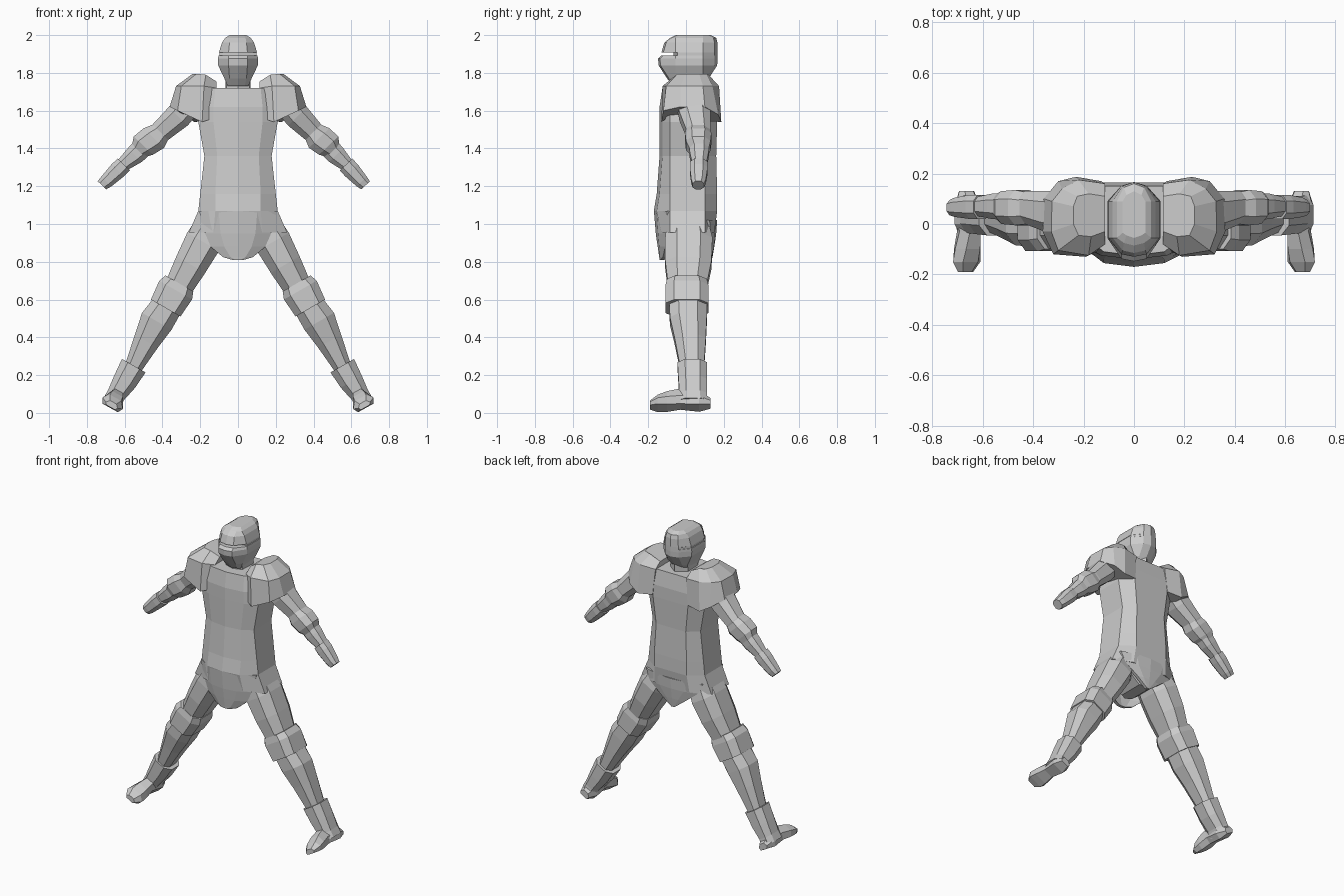
import bpy, bmesh, math
from mathutils import Vector

grey = bpy.data.materials.new("light_grey")
grey.diffuse_color = (0.6, 0.6, 0.6, 1)


def loft(name, rings, caps=True):
    """Skin closed rings that share a point count."""
    bm = bmesh.new()
    vs = [[bm.verts.new(p) for p in r] for r in rings]
    n = len(vs[0])
    for a, b in zip(vs, vs[1:]):
        for i in range(n):
            j = (i + 1) % n
            bm.faces.new((a[i], a[j], b[j], b[i]))
    if caps:
        bm.faces.new(vs[0][::-1])
        bm.faces.new(vs[-1])
    bmesh.ops.recalc_face_normals(bm, faces=bm.faces)
    me = bpy.data.meshes.new(name)
    bm.to_mesh(me)
    bm.free()
    me.materials.append(grey)
    ob = bpy.data.objects.new(name, me)
    bpy.context.collection.objects.link(ob)
    return ob


def limb(name, side, stations, axis, bevel=0.5):
    """Eight-sided tube; station = x, z, half width, y front, y back."""
    d = Vector(axis).normalized()
    ux, uz = -d.y, d.x
    rings = []
    for x, z, h, y0, y1 in stations:
        m, r = (y0 + y1) / 2, (y1 - y0) / 2
        k = bevel
        prof = [(1, -k), (1, k), (k, 1), (-k, 1), (-1, k), (-1, -k), (-k, -1), (k, -1)]
        rings.append([(side * (x + ux * h * a), m + r * b, z + uz * h * a) for a, b in prof])
    return loft(name, rings)


def mirrored(half):
    """Close a half outline whose first and last points lie on x = 0."""
    return half + [(-x, y, z) for x, y, z in half[-2:0:-1]]


# Torso: z, half width, front panel half width, front y, back y
torso = [(1.72, .15, .12, -.125, .15), (1.62, .20, .13, -.14, .165),
         (1.54, .21, .13, -.14, .165), (1.36, .178, .11, -.14, .16),
         (1.16, .20, .12, -.155, .165), (1.07, .21, .12, -.17, .165),
         (.955, .26, .13, -.145, .15)]
loft("torso", [mirrored([(0, f, z), (c, f + .015, z), (w, -.085, z), (w, .10, z),
                         (c, b, z), (0, b, z)]) for z, w, c, f, b in torso])
# Pelvis between the legs
loft("pelvis", [mirrored([(0, -.09, z), (w, -.07, z), (w, .10, z), (0, .12, z)])
                for z, w in ((1.0, .2), (.93, .14), (.85, .04))])


# Front and back skirt flaps
def flap(name, rows, thick):
    rings = []
    for z, w, y, bow in rows:
        front = [(-w, y + bow, z), (-w * .5, y + bow * .2, z), (0, y, z),
                 (w * .5, y + bow * .2, z), (w, y + bow, z)]
        rings.append(front + [(x, b + thick, z) for x, b, z in front[::-1]])
    return loft(name, rings)


flap("front_skirt", [(1.07, .205, -.17, .07), (.95, .185, -.16, .06),
                     (.88, .145, -.15, .04), (.825, .08, -.142, .02),
                     (.81, .03, -.14, .005)], .02)
flap("back_skirt", [(1.02, .21, .165, -.04), (.95, .18, .16, -.03),
                    (.88, .09, .15, -.01), (.82, .012, .14, 0)], -.02)

# Neck
loft("neck", [mirrored([(0, -.06, z), (.06, -.04, z), (.065, .07, z), (0, .12, z)])
              for z in (1.68, 1.82)])

# Helmet: z, half width, front y, back y, front panel half width; the visor slot steps inward
head = [(1.73, .055, -.07, .09, .035), (1.77, .072, -.10, .12, .045),
        (1.84, .105, -.145, .165, .05), (1.875, .106, -.148, .167, .05),
        (1.892, .103, -.13, .167, .05), (1.893, .099, -.065, .167, .05),
        (1.907, .099, -.065, .167, .05), (1.908, .101, -.13, .167, .05),
        (1.96, .085, -.115, .166, .045), (1.985, .068, -.085, .16, .04),
        (2.0, .045, -.055, .13, .03)]
rings = []
for z, w, f, b, c in head:
    s = max(f + .02, -.055)
    rings.append(mirrored([(0, f, z), (c, f + .01, z), (w, s, z), (w, min(.09, b - .03), z),
                           (c, b - .015, z), (0, b, z)]))
loft("helmet", rings)

for side, tag in ((1, "right"), (-1, "left")):
    # Shoulder guard: rim, shoulder edge, then crown
    rim = [(.13, -.10, 1.56), (.19, -.13, 1.54), (.32, -.12, 1.60), (.362, -.03, 1.62),
           (.358, .10, 1.62), (.30, .17, 1.58), (.23, .187, 1.54), (.13, .17, 1.55)]
    edge = [(.115, -.08, 1.72), (.18, -.125, 1.73), (.30, -.105, 1.73), (.328, -.03, 1.73),
            (.325, .09, 1.73), (.285, .14, 1.73), (.22, .175, 1.73), (.115, .16, 1.72)]
    top = [(.115, -.03, 1.755), (.17, -.05, 1.79), (.22, -.045, 1.795), (.24, .0, 1.795),
           (.24, .07, 1.795), (.225, .11, 1.795), (.18, .12, 1.79), (.115, .11, 1.755)]
    loft(tag + "_shoulder_guard", [[(side * x, y, z) for x, y, z in r] for r in (rim, edge, top)])

    # Arm, with the left one reaching slightly further out
    def arm(name, st):
        reach = .045 if side < 0 else 0
        st = [(x + reach * max(0, x - .3) / .38, *r) for x, *r in st]
        limb(tag + name, side, st, (.69, -.72))
    arm("_upper_arm", [(.24, 1.66, .07, -.05, .13), (.315, 1.57, .07, -.035, .13),
                       (.40, 1.485, .058, .0, .13), (.425, 1.46, .055, .01, .125)])
    arm("_elbow", [(.395, 1.49, .055, .0, .125), (.43, 1.455, .075, -.005, .135),
                   (.48, 1.415, .07, .0, .13), (.505, 1.385, .045, .02, .12)])
    arm("_forearm", [(.46, 1.43, .055, .015, .125), (.52, 1.365, .052, .02, .12),
                     (.59, 1.30, .033, .035, .105)])
    arm("_hand", [(.572, 1.315, .045, .02, .115), (.60, 1.285, .046, .02, .115),
                  (.655, 1.225, .037, .028, .105), (.676, 1.205, .031, .035, .095)])

    # Leg
    down = (.5, -.87)
    limb(tag + "_thigh", side, [(.14, .985, .09, -.10, .12), (.185, .905, .097, -.11, .14),
                                (.25, .785, .088, -.11, .135), (.315, .665, .075, -.095, .11)], down)
    limb(tag + "_knee_guard", side, [(.31, .685, .085, -.10, .11), (.33, .65, .1, -.108, .118),
                                     (.383, .555, .09, -.108, .118)], down, .6)
    limb(tag + "_shin", side, [(.36, .59, .08, -.09, .11), (.43, .485, .09, -.085, .11),
                               (.485, .38, .07, -.06, .105), (.56, .23, .045, -.03, .095)], down)
    limb(tag + "_boot", side, [(.552, .25, .072, -.045, .112), (.60, .165, .064, -.04, .112),
                               (.645, .095, .05, -.035, .11), (.668, .055, .05, -.04, .115)], down)

    # Foot: y, half width, sole and instep heights, tilted with the leg
    foot = [(-.19, .035, .004, .035), (-.15, .062, 0, .062), (-.10, .058, 0, .085),
            (-.03, .045, .008, .105), (.07, .056, 0, .09), (.13, .034, .01, .05)]
    rings = []
    for y, h, v0, v1 in foot:
        mid = v0 + (v1 - v0) * .45
        prof = [(-.75 * h, v0), (.75 * h, v0), (h, mid), (.55 * h, v1), (-.55 * h, v1), (-h, mid)]
        rings.append([(side * (.676 + .87 * u - .45 * v), y, .026 + .48 * u + .87 * v)
                      for u, v in prof])
    loft(tag + "_foot", rings)
